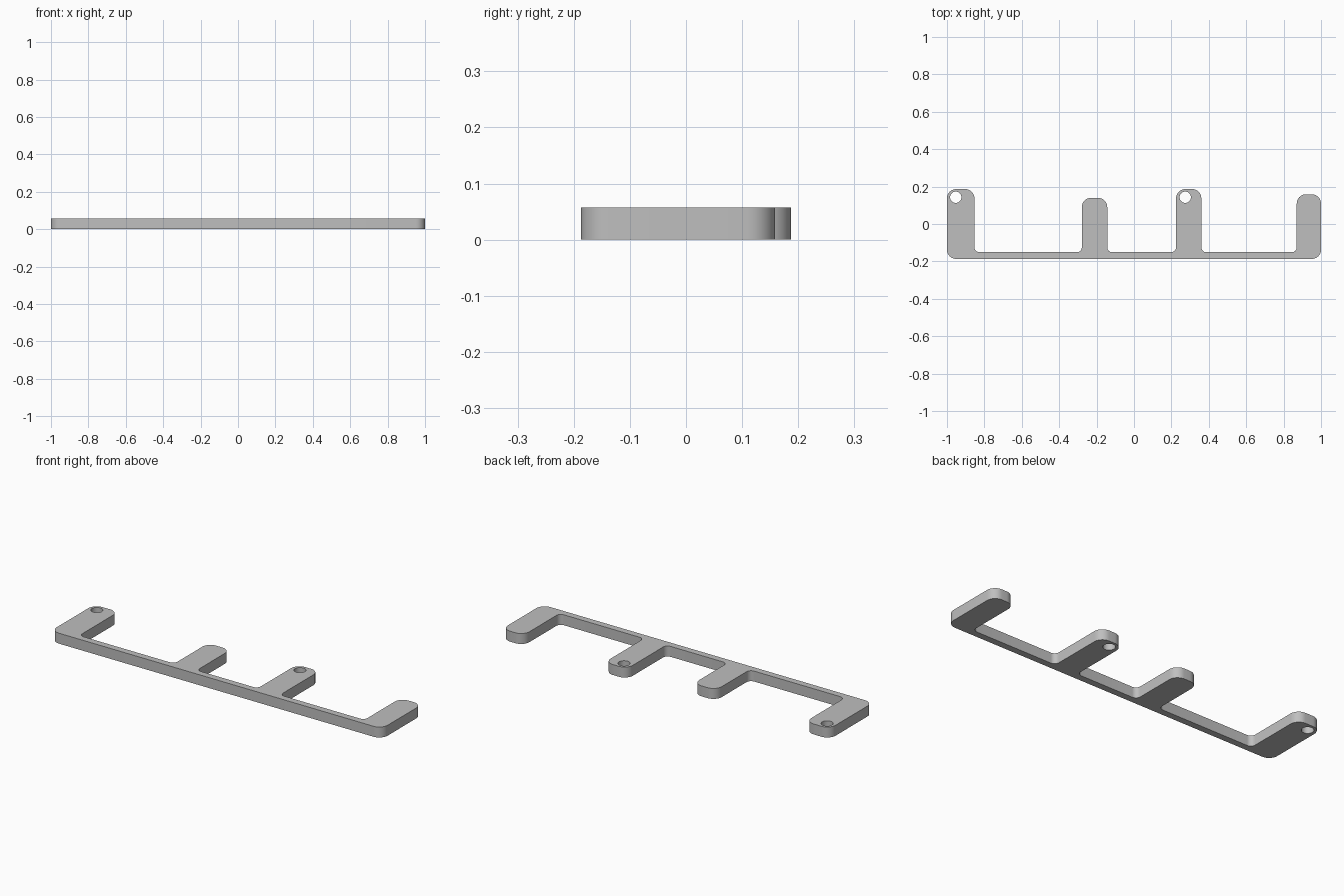
import bpy
import math
from mathutils import Vector

cube = bpy.data.objects.get("Cube")
if cube:
    bpy.data.objects.remove(cube)

HEIGHT = 0.057
FRONT, BAR_BACK = -0.187, -0.151
OUTER, INNER = 0.05, 0.027
# Tabs: left edge, right edge, back end
TABS = [(-1.0, -0.853, 0.187), (-0.279, -0.143, 0.14),
        (0.225, 0.36, 0.187), (0.87, 1.0, 0.159)]
HOLES = [(-0.953, 0.143), (0.274, 0.143)]
HOLE_RADIUS = 0.03


def rounded(corners, steps=10):
    """Replace every right-angled corner (x, y, radius) by an arc."""
    points = []
    for i, (x, y, r) in enumerate(corners):
        p = Vector((x, y))
        before = (Vector(corners[i - 1][:2]) - p).normalized()
        after = (Vector(corners[(i + 1) % len(corners)][:2]) - p).normalized()
        center = p + (before + after) * r
        for s in range(steps + 1):
            a = math.pi / 2 * s / steps
            points.append(center - after * r * math.cos(a) - before * r * math.sin(a))
    return points


def add_loop(curve, points):
    spline = curve.splines.new("POLY")
    spline.points.add(len(points) - 1)
    for target, p in zip(spline.points, points):
        target.co = (p[0], p[1], 0, 1)
    spline.use_cyclic_u = True


# Outline: front edge, then the tabs from +x to -x
corners = [(-1, FRONT, OUTER), (1, FRONT, OUTER)]
for i, (x0, x1, back) in reversed(list(enumerate(TABS))):
    if i < len(TABS) - 1:
        corners.append((x1, BAR_BACK, INNER))
    corners += [(x1, back, OUTER), (x0, back, OUTER)]
    if i > 0:
        corners.append((x0, BAR_BACK, INNER))

curve = bpy.data.curves.new("bracket_profile", "CURVE")
curve.dimensions = "2D"
curve.fill_mode = "BOTH"
curve.extrude = HEIGHT / 2
add_loop(curve, rounded(corners))

# Screw holes through two tabs
for hx, hy in HOLES:
    angles = [math.tau * k / 40 for k in range(40)]
    add_loop(curve, [(hx + HOLE_RADIUS * math.cos(a), hy + HOLE_RADIUS * math.sin(a))
                     for a in angles])

bracket = bpy.data.objects.new("mounting_bracket", curve)
bracket.location.z = HEIGHT / 2
bpy.context.collection.objects.link(bracket)

# Turn the profile into a solid mesh
bpy.ops.object.select_all(action="DESELECT")
bracket.select_set(True)
bpy.context.view_layer.objects.active = bracket
bpy.ops.object.convert(target="MESH")
bracket = bpy.context.object
bpy.ops.object.mode_set(mode="EDIT")
bpy.ops.mesh.select_all(action="SELECT")
bpy.ops.mesh.remove_doubles(threshold=0.0001)
bpy.ops.mesh.normals_make_consistent(inside=False)
bpy.ops.object.mode_set(mode="OBJECT")
bpy.ops.object.shade_smooth_by_angle(angle=math.radians(30))

# Plain grey
grey = bpy.data.materials.new("plain_grey")
grey.use_nodes = True
color = (0.52, 0.52, 0.52, 1)
grey.diffuse_color = color
grey.node_tree.nodes["Principled BSDF"].inputs["Base Color"].default_value = color
bracket.data.materials.clear()
bracket.data.materials.append(grey)
